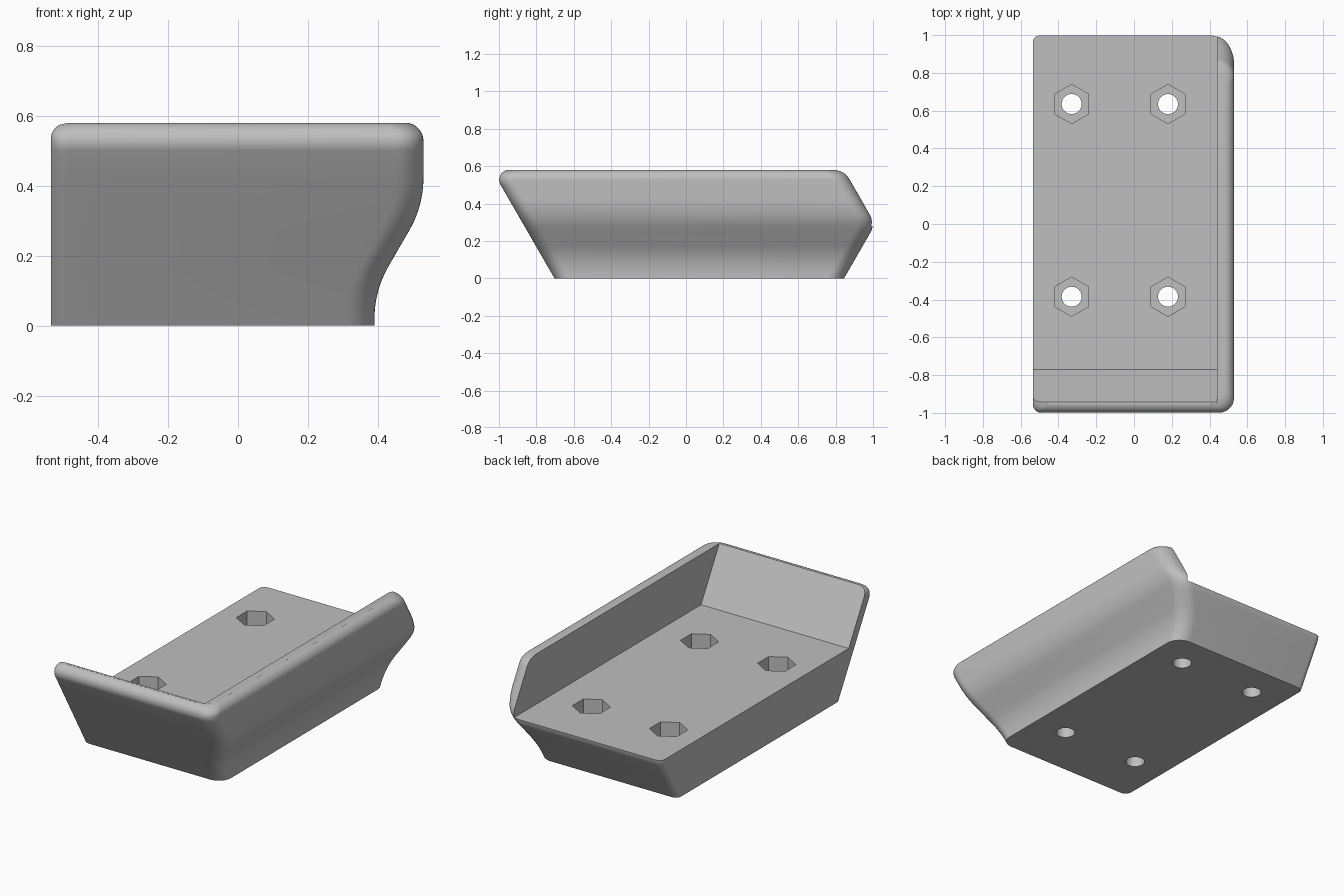
import bpy, bmesh, math
from mathutils import Vector

cube = bpy.data.objects.get("Cube")
if cube:
    bpy.data.objects.remove(cube, do_unlink=True)

HEIGHT, FLOOR = 0.58, 0.28
SLOPE = math.tan(math.radians(30))

grey = bpy.data.materials.new("plain_grey")
grey.use_nodes = True
grey.diffuse_color = (0.52, 0.52, 0.52, 1)
grey.node_tree.nodes["Principled BSDF"].inputs["Base Color"].default_value = grey.diffuse_color


def fillet(points, radii, steps=12):
    """Round the inner corners of an open 2D path."""
    pts = [Vector(p) for p in points]
    out = [pts[0]]
    for a, b, c, r in zip(pts, pts[1:], pts[2:], radii):
        u, v = (a - b).normalized(), (c - b).normalized()
        half = u.angle(v) / 2
        centre = b + (u + v).normalized() * (r / math.sin(half))
        reach = r / math.tan(half)
        start, end = b + u * reach - centre, b + v * reach - centre
        sweep = math.pi - 2 * half
        for i in range(steps + 1):
            t = i / steps
            out.append(centre + (start * math.sin((1 - t) * sweep)
                                 + end * math.sin(t * sweep)) / math.sin(sweep))
    return out


def at_height(path, z):
    for a, b in zip(path, path[1:]):
        if a.y <= z <= b.y and b.y > a.y:
            return a.x + (b.x - a.x) * (z - a.y) / (b.y - a.y)
    return path[-1].x


def make_object(name, bm):
    bmesh.ops.recalc_face_normals(bm, faces=bm.faces)
    mesh = bpy.data.meshes.new(name)
    bm.to_mesh(mesh)
    bm.free()
    mesh.materials.append(grey)
    obj = bpy.data.objects.new(name, mesh)
    bpy.context.collection.objects.link(obj)
    return obj


def loft(name, rings):
    bm = bmesh.new()
    loops = [[bm.verts.new(p) for p in ring] for ring in rings]
    n = len(loops[0])
    for low, high in zip(loops, loops[1:]):
        for i in range(n):
            j = (i + 1) % n
            bm.faces.new((low[i], low[j], high[j], high[i]))
    bm.faces.new(loops[0])
    bm.faces.new(loops[-1])
    return make_object(name, bm)


def prism(name, sides, radius, x, y, low, high):
    def ring(z):
        angles = [math.pi / 2 + math.tau * i / sides for i in range(sides)]
        return [(x + radius * math.cos(a), y + radius * math.sin(a), z) for a in angles]
    return loft(name, [ring(low), ring(high)])


# Outlines of the four sides, each as (offset, height)
left = fillet([(-0.535, 0), (-0.535, HEIGHT), (0, HEIGHT)], [0.047])
right = fillet([(0.39, 0), (0.39, 0.1), (0.53, 0.1 + 0.14 / SLOPE), (0.53, HEIGHT), (0, HEIGHT)],
               [0.3, 0.3, 0.053])
front = fillet([(-0.703, 0), (-0.703 - HEIGHT * SLOPE, HEIGHT), (0, HEIGHT)], [0.053])
back = fillet([(0.845, 0), (0.845 + 0.29 * SLOPE, 0.29), (0.845, HEIGHT), (0, HEIGHT)],
              [0.09, 0.09])
sides = [left, right, front, back]
for path in sides:
    path.pop()

# Rounded plan outline at every height
levels = sorted({round(p.y, 4) for path in sides for p in path})
rings = []
for z in levels:
    x0, x1, y0, y1 = [at_height(path, z) for path in sides]
    corners = [(x1, y1, -1, -1, 0.09, 0), (x0, y1, 1, -1, 0.035, 1),
               (x0, y0, 1, 1, 0.045, 2), (x1, y0, -1, 1, 0.08, 3)]
    ring = []
    for x, y, sx, sy, r, quarter in corners:
        for i in range(11):
            a = (quarter + i / 10) * math.pi / 2
            ring.append((x + sx * r + r * math.cos(a), y + sy * r + r * math.sin(a), z))
    rings.append(ring)
body = loft("corner_tray", rings)

# Open pocket leaving a floor, a sloped front wall and one side wall
top = 0.8
pocket = [(-0.77, FLOOR), (1.2, FLOOR), (1.2, top), (-0.77 - (top - FLOOR) * SLOPE, top)]
cutters = [loft("pocket_cutter", [[(x, y, z) for y, z in pocket] for x in (-0.8, 0.44)])]

# Four screw holes with hexagonal nut recesses
for x in (-0.33, 0.18):
    for y in (-0.385, 0.635):
        cutters.append(prism("screw_cutter", 32, 0.053, x, y, -0.1, 0.2))
        cutters.append(prism("nut_cutter", 6, 0.104, x, y, 0.12, 0.4))

for cutter in cutters:
    cutter.hide_render = True
    mod = body.modifiers.new("cut", "BOOLEAN")
    mod.operation, mod.solver, mod.object = "DIFFERENCE", "EXACT", cutter

bpy.ops.object.select_all(action="DESELECT")
body.select_set(True)
bpy.context.view_layer.objects.active = body
for mod in list(body.modifiers):
    bpy.ops.object.modifier_apply(modifier=mod.name)
for cutter in cutters:
    bpy.data.objects.remove(cutter, do_unlink=True)
bpy.ops.object.shade_smooth_by_angle(angle=math.radians(30))
